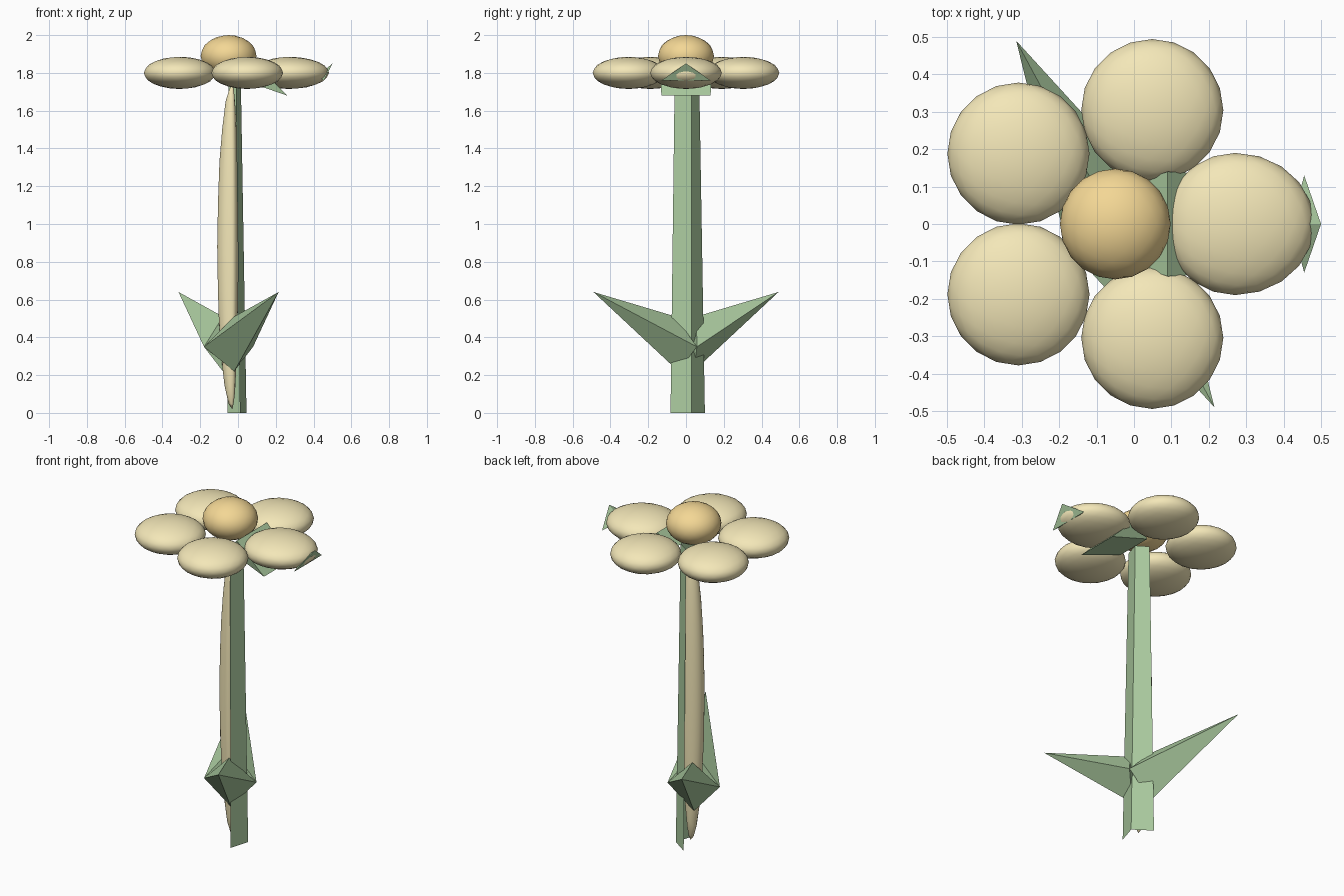
import bpy, math
from mathutils import Vector

if "Cube" in bpy.data.objects:
    bpy.data.objects.remove(bpy.data.objects["Cube"])

CX = -0.05  # axis of the flower head and leaves


def material(name, rgb):
    m = bpy.data.materials.new(name)
    m.diffuse_color = (*rgb, 1)
    m.use_nodes = True
    m.node_tree.nodes["Principled BSDF"].inputs["Base Color"].default_value = m.diffuse_color
    return m


CREAM = material("cream", (0.90, 0.80, 0.48))
GOLD = material("gold", (0.90, 0.68, 0.30))
GREEN = material("green", (0.41, 0.60, 0.35))


def mesh_part(name, verts, faces, mat):
    me = bpy.data.meshes.new(name)
    me.from_pydata(verts, [], faces)
    me.materials.append(mat)
    ob = bpy.data.objects.new(name, me)
    bpy.context.collection.objects.link(ob)
    return ob


def ellipsoid(name, centre, radii, mat, plus_x=None):
    """Smooth icosphere; plus_x gives the +x half its own radius."""
    bpy.ops.mesh.primitive_ico_sphere_add(subdivisions=3, radius=1)
    ob = bpy.context.object
    ob.name = name
    for v in ob.data.vertices:
        rx = plus_x if plus_x and v.co.x > 0 else radii[0]
        v.co = Vector((v.co.x * rx, v.co.y * radii[1], v.co.z * radii[2])) + Vector(centre)
    ob.data.materials.append(mat)
    bpy.ops.object.shade_smooth()
    return ob


# Flower head: five petals around a domed centre, the +x petal is stretched
for i in range(5):
    a = math.radians(72 * i)
    pos = (CX + 0.32 * math.cos(a), 0.32 * math.sin(a), 1.80)
    ellipsoid(f"petal_{i + 1}", pos, (0.19, 0.19, 0.085), CREAM, 0.212 if i == 0 else None)
ellipsoid("flower_centre", (CX, 0, 1.89), (0.148, 0.148, 0.11), GOLD)

# Stem: tapered open V of two flat strips with a pale core in the groove
mesh_part("stem", [
    (0.01, -0.082, 0), (0.045, 0.03, 0), (-0.055, 0.1, 0),
    (-0.012, -0.06, 1.76), (0.015, 0.028, 1.76), (-0.05, 0.07, 1.76)],
    [(0, 1, 4, 3), (1, 2, 5, 4)], GREEN)
ellipsoid("stem_core", (-0.03, 0, 0.88), (0.08, 0.062, 0.86), CREAM, 0.032)

# Two pointed leaves, each a diamond-based spike, turned half round the axis
leaf = [(0.265, -0.49, 0.64), (-0.13, -0.058, 0.35), (0.03, -0.055, 0.51),
        (0.13, 0.058, 0.35), (0.03, -0.04, 0.22)]
for name, s in (("front_leaf", 1), ("back_leaf", -1)):
    mesh_part(name, [(CX + s * x, s * y, z) for x, y, z in leaf],
              [(0, 2, 1), (0, 3, 2), (0, 4, 3), (0, 1, 4), (1, 2, 3, 4)], GREEN)

# Sepal under the stretched petal, and the small tip beyond it
mesh_part("sepal", [
    (0.26, -0.13, 1.68), (0.26, 0.13, 1.68), (0.0, 0.11, 1.77),
    (0.0, -0.11, 1.77), (0.09, -0.14, 1.85), (0.09, 0.14, 1.85)],
    [(0, 3, 2, 1), (0, 1, 5, 4), (3, 4, 5, 2), (0, 4, 3), (1, 2, 5)], GREEN)
mesh_part("sepal_tip", [
    (0.455, -0.13, 1.76), (0.455, 0.13, 1.76), (0.50, 0, 1.85), (0.42, 0, 1.78)],
    [(0, 1, 2), (0, 2, 3), (1, 3, 2), (0, 3, 1)], GREEN)
